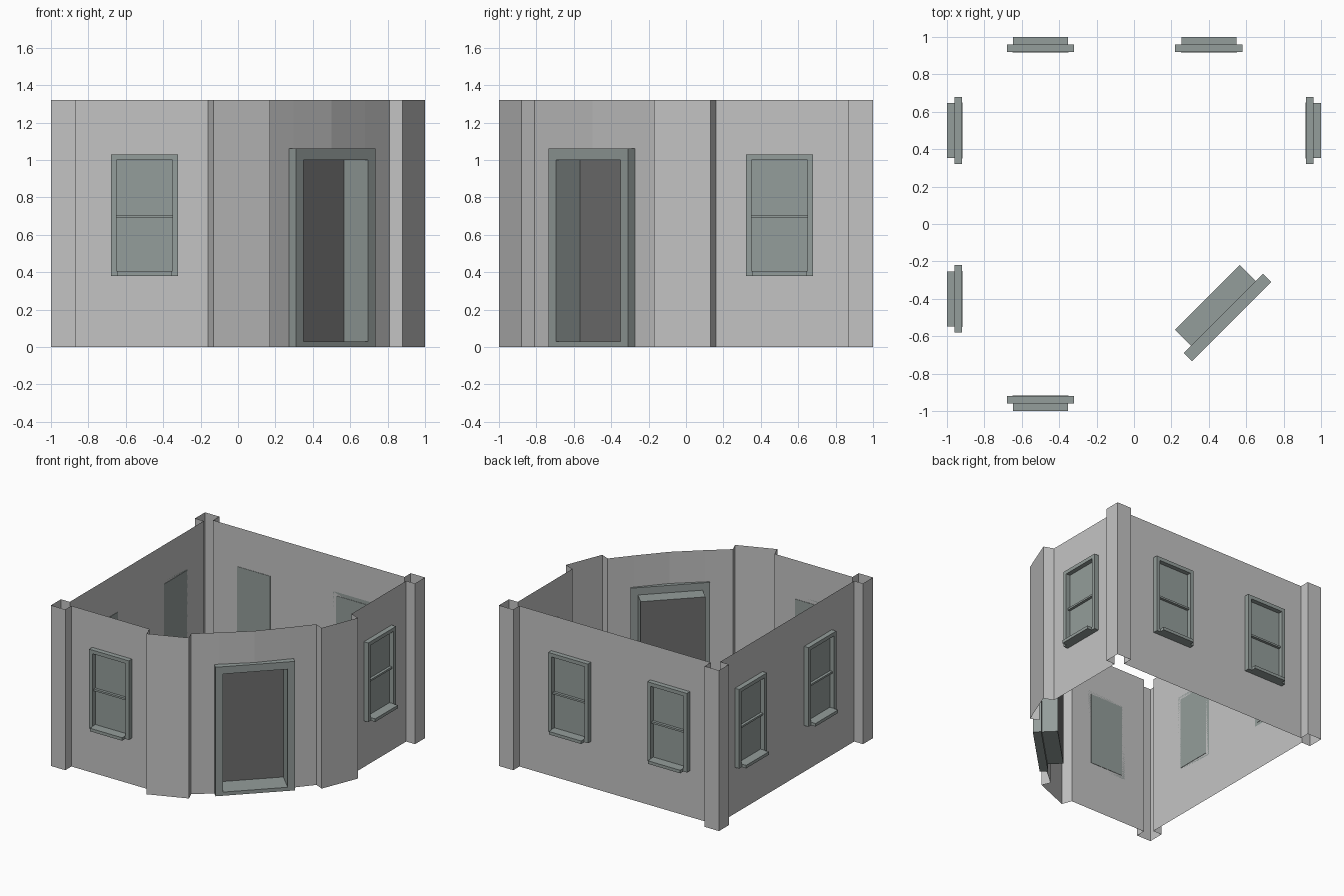
import bpy, math
from mathutils import Matrix

cube = bpy.data.objects.get("Cube")
if cube:
    bpy.data.objects.remove(cube, do_unlink=True)


def material(name, rgb):
    m = bpy.data.materials.new(name)
    m.use_nodes = True
    m.diffuse_color = (*rgb, 1)
    m.node_tree.nodes["Principled BSDF"].inputs["Base Color"].default_value = (*rgb, 1)
    return m


PLASTER = material("pale grey plaster", (0.55, 0.55, 0.55))
TRIM = material("grey green trim", (0.295, 0.337, 0.325))
DARK = material("dark grey door", (0.165, 0.165, 0.165))

HEIGHT = 1.32
WALL = 0.92      # distance of the wall sheets from the centre
POST = 0.87      # inner edge of the corner posts


def add(name, verts, faces, mat, angle=0):
    """Make an object; angle turns it from the front about the centre."""
    me = bpy.data.meshes.new(name)
    me.from_pydata(verts, [], faces)
    me.transform(Matrix.Rotation(math.radians(angle), 4, "Z"))
    me.materials.append(mat)
    ob = bpy.data.objects.new(name, me)
    bpy.context.collection.objects.link(ob)
    return ob


def sheet(name, path, z0, z1, mat, angle=0):
    """Upright sheet following a plan path."""
    n = len(path)
    verts = [(x, y, z) for z in (z0, z1) for x, y in path]
    faces = [(i, i + 1, n + i + 1, n + i) for i in range(n - 1)]
    return add(name, verts, faces, mat, angle)


def rect(x0, x1, z0, z1, y):
    return [(x0, y, z0), (x1, y, z0), (x1, y, z1), (x0, y, z1)]


def box(name, x0, x1, y0, y1, z0, z1, mat, angle=0):
    verts = rect(x0, x1, z0, z1, y0) + rect(x0, x1, z0, z1, y1)
    faces = [(0, 1, 2, 3), (7, 6, 5, 4)]
    faces += [(i, i + 4, (i + 1) % 4 + 4, (i + 1) % 4) for i in range(4)]
    return add(name, verts, faces, mat, angle)


def ring(name, outer, inner, y0, y1, mat, angle=0):
    """Hollow rectangular frame, y0 at the front and y1 at the back."""
    verts = rect(*outer, y0) + rect(*inner, y0) + rect(*outer, y1) + rect(*inner, y1)
    faces = []
    for i in range(4):
        j = (i + 1) % 4
        faces += [(i, j, j + 4, i + 4), (i + 8, i + 12, j + 12, j + 8),
                  (i, i + 8, j + 8, j), (i + 4, j + 4, j + 12, i + 12)]
    return add(name, verts, faces, mat, angle)


def mirror(path):
    """Reflect a plan path across the diagonal through the door."""
    return [(-y, -x) for x, y in reversed(path)]


# Walls: half the plan, from the back left corner round to the doorway
def post(sx, sy):
    pts = [(sx * WALL, sy * POST), (sx, sy * POST), (sx, sy),
           (sx * POST, sy), (sx * POST, sy * WALL)]
    return pts if sx * sy > 0 else pts[::-1]


opening = 0.27
s = math.sqrt(0.5)
jamb = ((0.69 - opening) * s, -(0.69 + opening) * s)
slanted_post = [(-0.16, -WALL), (-0.13, -1), (0.17, -0.88), (0.14, -0.81)]
front_half = post(-1, -1) + slanted_post + [jamb]
back_left = post(-1, 1)[::-1]
corner = back_left[2]
half = back_left[::-1][2:] + front_half
sheet("front_and_left_walls", half, 0, HEIGHT, PLASTER)
sheet("back_and_right_walls", mirror(half), 0, HEIGHT, PLASTER)
sheet("wall_over_door", [jamb, (0.5, -0.5), mirror([jamb])[0]], 1.03, HEIGHT, PLASTER)


# Windows: surround, glass, meeting rail and sill
def window(name, x, angle):
    z0, z1 = 0.38, 1.03
    ring(name + "_frame", (x - 0.18, x + 0.18, z0, z1),
         (x - 0.15, x + 0.15, z0 + 0.025, z1 - 0.03), -0.96, -WALL, TRIM, angle)
    box(name + "_glass", x - 0.15, x + 0.15, -WALL - 0.003, -WALL + 0.003,
        z0 + 0.025, z1 - 0.03, TRIM, angle)
    box(name + "_rail", x - 0.15, x + 0.15, -0.945, -WALL, 0.69, 0.705, TRIM, angle)
    box(name + "_sill", x - 0.147, x + 0.147, -1, -0.96, z0, z0 + 0.025, TRIM, angle)


for name, x, angle in [("front_window", -0.5, 0), ("right_side_window", 0.5, 90),
                       ("back_window_a", 0.5, 180), ("back_window_b", -0.4, 180),
                       ("left_side_window_a", -0.5, -90), ("left_side_window_b", 0.4, -90)]:
    window(name, x, angle)

# Door across the cut corner: surround, deep reveal and recessed panel
hole = (-0.245, 0.245, 0.03, 1.0)
ring("door_frame", (-0.3, 0.3, 0, 1.06), hole, -0.739, -0.675, TRIM, 45)
add("door_reveal", rect(*hole, -0.675) + rect(*hole, -0.555),
    [(i, (i + 1) % 4, (i + 1) % 4 + 4, i + 4) for i in range(4)], TRIM, 45)
add("door_panel", rect(*hole, -0.555), [(0, 1, 2, 3)], DARK, 45)
